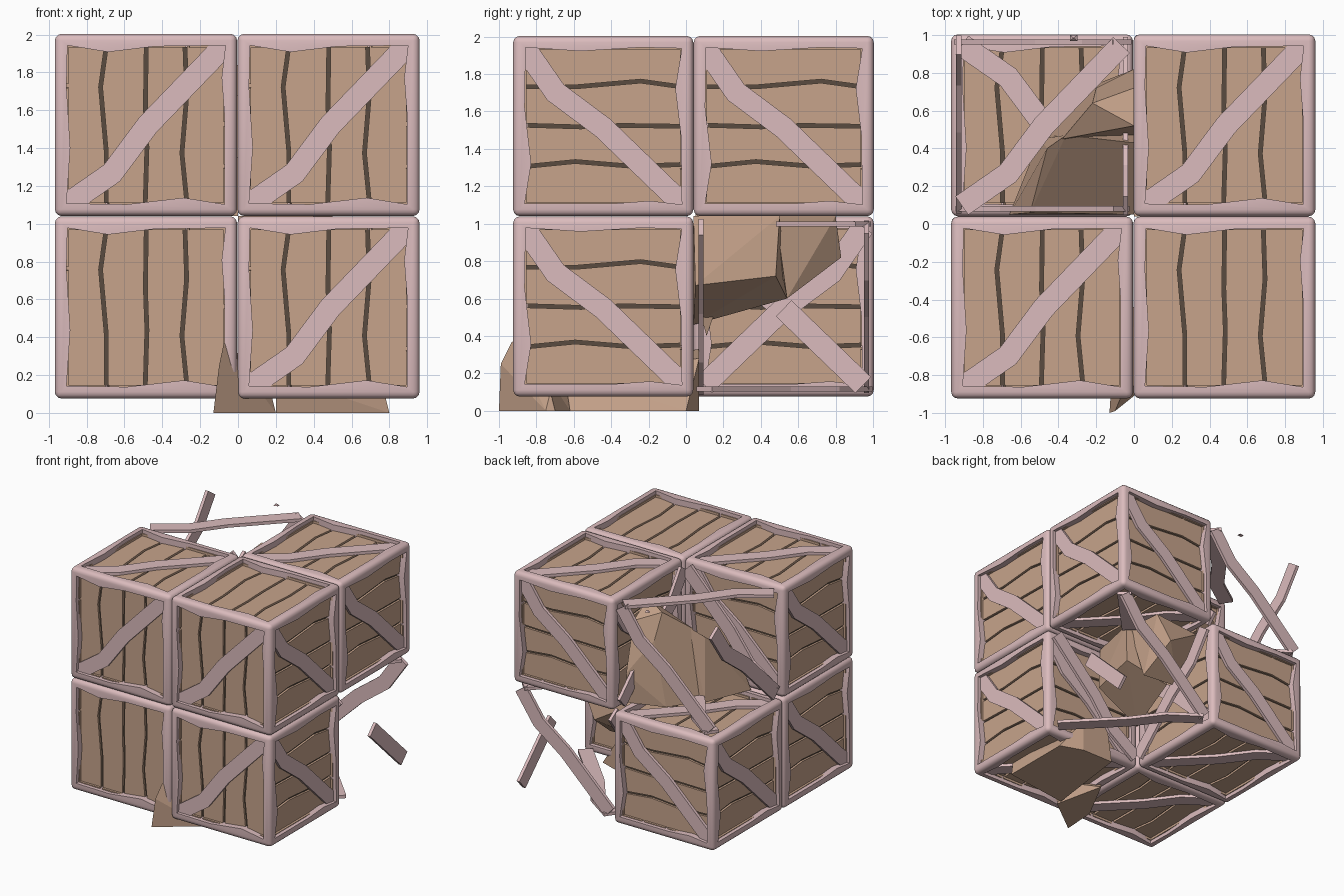
import bpy, bmesh
from mathutils import Vector as V

if "Cube" in bpy.data.objects:
    bpy.data.objects.remove(bpy.data.objects["Cube"])

H = 0.4815          # half size of a crate
P = 0.4825          # half pitch of the stack
MID = V((-0.004, 0.04, 1.04))


def material(name, rgb):
    m = bpy.data.materials.new(name)
    m.diffuse_color = (*rgb, 1)
    m.use_nodes = True
    m.node_tree.nodes["Principled BSDF"].inputs["Base Color"].default_value = m.diffuse_color
    return m


PINK = material("frame_pink", (0.71, 0.50, 0.51))
TAN = material("plank_tan", (0.57, 0.37, 0.26))
DARK = material("gap_brown", (0.10, 0.07, 0.05))

X, Y, Z = V((1, 0, 0)), V((0, 1, 0)), V((0, 0, 1))
# Each side of a crate: (along planks, across planks)
SIDES = {"right": (Y, Z), "left": (-Y, Z), "back": (-X, Z),
         "front": (Z, -X), "top": (Y, -X), "bottom": (-Y, -X)}


def place(side, u, v, w):
    a, b = SIDES[side]
    return a * u + b * v + a.cross(b) * w


def prism(bm, side, pts, lo, hi):
    """Extruded outline (counter-clockwise) lying on one side of the crate."""
    n = len(pts)
    a = [bm.verts.new(place(side, u, v, lo)) for u, v in pts]
    b = [bm.verts.new(place(side, u, v, hi)) for u, v in pts]
    bm.faces.new(b)
    bm.faces.new(a[::-1])
    for i in range(n):
        j = (i + 1) % n
        bm.faces.new((a[i], a[j], b[j], b[i]))


def to_mesh(bm, name, mat):
    bmesh.ops.recalc_face_normals(bm, faces=bm.faces)
    me = bpy.data.meshes.new(name)
    bm.to_mesh(me)
    bm.free()
    me.materials.append(mat)
    return me


def add(name, me, loc=(0, 0, 0)):
    ob = bpy.data.objects.new(name, me)
    ob.location = loc
    bpy.context.collection.objects.link(ob)
    return ob


# Frame: rim with wavy inner edges on all six sides, outer edges rounded
INNER = [[(-.42, -.415), (.05, -.415), (.25, -.40), (.42, -.42)],
         [(.42, -.42), (.415, -.05), (.385, .2), (.42, .415)],
         [(.42, .415), (.2, .42), (-.12, .40), (-.415, .42)],
         [(-.415, .42), (-.42, .1), (-.385, -.2), (-.42, -.415)]]
CORNER = [(-H, -H), (H, -H), (H, H), (-H, H)]


def frame_mesh():
    bm = bmesh.new()
    for s in SIDES:
        for k, inner in enumerate(INNER):
            rim = [place(s, *p, H) for p in (CORNER[k], CORNER[(k + 1) % 4])]
            rim += [place(s, *p, H) for p in reversed(inner)]
            bm.faces.new([bm.verts.new(c) for c in rim])
            for p, q in zip(inner, inner[1:]):
                bm.faces.new([bm.verts.new(place(s, *c)) for c in
                              ((*p, H), (*q, H), (*q, .405), (*p, .405))])
    bmesh.ops.remove_doubles(bm, verts=bm.verts, dist=1e-4)
    outer = [e for e in bm.edges
             if all(sum(abs(abs(c) - H) < 1e-4 for c in v.co) == 3 for v in e.verts)]
    bmesh.ops.bevel(bm, geom=outer, offset=.035, segments=3, profile=.5,
                    affect='EDGES')
    return to_mesh(bm, "crate_frame", PINK)


# Planks: four boards per side, split by bent gaps
GAPS = [[(-.45, -.22), (-.15, -.19), (.15, -.215), (.45, -.205)],
        [(-.45, .005), (-.12, -.005), (.1, .003), (.45, -.002)],
        [(-.45, .21), (-.14, .21), (.2, .24), (.45, .205)]]


def planks_mesh():
    bm = bmesh.new()
    edges = [[(-.45, -.45), (.45, -.45)]] + GAPS + [[(-.45, .45), (.45, .45)]]
    for s in SIDES:
        for i in range(4):
            lo = [(u, v + (.01 if i else 0)) for u, v in edges[i]]
            hi = [(u, v - (.01 if i < 3 else 0)) for u, v in edges[i + 1]]
            prism(bm, s, lo + hi[::-1], .41, .43)
    return to_mesh(bm, "crate_planks", TAN)


def backing_mesh():
    bm = bmesh.new()
    bmesh.ops.create_cube(bm, size=.824)
    return to_mesh(bm, "crate_backing", DARK)


# Diagonal brace with two kinks; halves can be taken for broken ones
BRACE = [(-.425, .425), (-.255, .18), (.0, -.01), (.425, -.42)]


def brace_mesh(parts):
    bm = bmesh.new()
    for s, half in parts.items():
        path = [V(p) for p in BRACE]
        if half == "end":
            path = path[2:]
        elif half == "start":
            path = path[:2] + [V((-.06, .035))]
        up, low = [], []
        for i, p in enumerate(path):
            d1 = (path[min(i + 1, len(path) - 1)] - path[min(i, len(path) - 2)]).normalized()
            d0 = (path[max(i, 1)] - path[max(i - 1, 0)]).normalized()
            d = (d0 + d1).normalized()
            n = V((-d.y, d.x)) * (.06 / max(d.dot(d0), .5))
            up.append(p + n)
            low.append(p - n)
        prism(bm, s, low + up[::-1], .428, .455)
    return to_mesh(bm, "braces", PINK)


frame, planks, backing = frame_mesh(), planks_mesh(), backing_mesh()
BROKEN = {(-1, 1, 1): {s: "all" for s in SIDES},
          (1, 1, -1): {**{s: "all" for s in SIDES}, "right": "end", "top": "end"}}
MISSING = {(-1, -1, -1): "front", (1, -1, 1): "top"}

for i in (-1, 1):
    for j in (-1, 1):
        for k in (-1, 1):
            key, loc = (i, j, k), MID + V((i, j, k)) * P
            if key in BROKEN:
                add("broken_crate_braces", brace_mesh(BROKEN[key]), loc)
                continue
            add("crate_frame", frame, loc)
            add("crate_planks", planks, loc)
            add("crate_backing", backing, loc)
            add("crate_braces", brace_mesh(
                {s: "all" for s in SIDES if MISSING.get(key) != s}), loc)

# Round the frames, keep inner edges crisp
bpy.ops.object.select_all(action='DESELECT')
fo = [o for o in bpy.data.objects if o.name.startswith("crate_frame")]
fo[0].select_set(True)
bpy.context.view_layer.objects.active = fo[0]
bpy.ops.object.shade_smooth_by_angle(angle=0.7)


def chunk(name, pts, mat=TAN):
    bm = bmesh.new()
    for p in pts:
        bm.verts.new(p)
    r = bmesh.ops.convex_hull(bm, input=bm.verts)
    bmesh.ops.delete(bm, geom=list({g for g in r["geom_interior"] + r["geom_unused"]
                                    if isinstance(g, bmesh.types.BMVert)}), context='VERTS')
    bmesh.ops.dissolve_limit(bm, angle_limit=.12, verts=bm.verts, edges=bm.edges)
    add(name, to_mesh(bm, name, mat))


# Rubble in the upper gap
chunk("upper_rubble_front", [(-.66, .05, 1.04), (0, .05, 1.04), (-.55, .06, 1.3), (0, .05, 1.35),
                             (-.46, .40, 1.58), (-.36, .47, 1.66), (0, .43, 1.68),
                             (-.5, .45, 1.04), (0, .6, 1.04)])
chunk("upper_rubble_back", [(-.38, .45, 1.65), (-.22, .64, 1.82), (0, .52, 1.84), (0, .72, 1.72),
                            (-.2, .72, 1.6), (0, .82, 1.3), (-.3, .7, 1.04), (0, .8, 1.04),
                            (-.5, .4, 1.04), (0, .4, 1.04)])
# Rubble hanging in the lower gap
chunk("lower_rubble_front", [(0, .04, 1.04), (.4, .04, 1.04), (.5, .5, 1.04), (.48, .48, .72),
                             (.42, .05, .67), (0, .04, .46), (.1, .54, .60), (0, .5, 1.04)])
chunk("lower_rubble_back", [(0, .45, 1.04), (.45, .48, 1.04), (.42, .80, 1.04), (.3, .83, .82),
                            (.35, .54, .60), (0, .55, .62), (0, .8, 1.0)])
chunk("lower_rubble_shard", [(.02, .06, .6), (.1, .06, .58), (.06, .11, .4), (.05, .18, .6)])
# Rubble under the front right crate
chunk("base_rubble_block", [(.2, -.7, 0), (.8, -.62, 0), (.8, .0, 0), (.3, .07, 0), (.6, .07, 0),
                            (.2, -.75, .2), (.75, -.65, .2), (.35, .07, .33), (.6, .07, .28)])
chunk("base_rubble_spike", [(-.13, -1.0, 0), (.2, -.75, 0), (-.075, -.93, .37), (-.1, -.99, .25),
                            (.1, -.3, 0), (.15, -.7, .2), (-.11, -.7, 0), (-.05, -.5, .2)])
# Small splinter at the top back edge
chunk("splinter", [(-.34, .97, 1.98), (-.30, .97, 1.985), (-.34, 1.0, 1.985), (-.30, 1.0, 1.98),
                   (-.32, .985, 2.0)], PINK)
